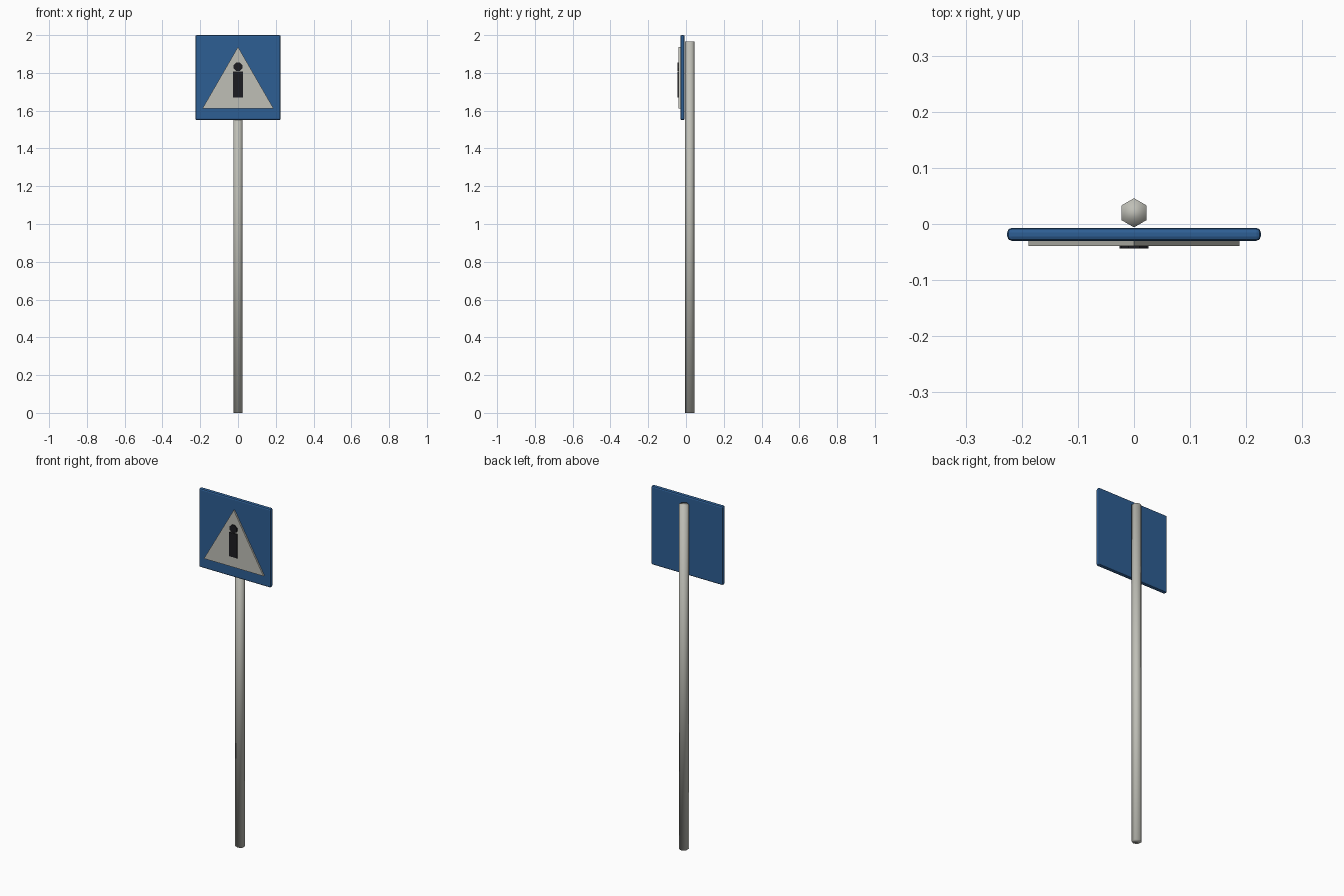
import bpy
import bmesh
import math

cube = bpy.data.objects.get("Cube")
if cube:
    bpy.data.objects.remove(cube)


def material(name, rgb):
    mat = bpy.data.materials.new(name)
    mat.use_nodes = True
    colour = (*rgb, 1)
    mat.diffuse_color = colour
    mat.node_tree.nodes["Principled BSDF"].inputs["Base Color"].default_value = colour
    return mat


def prism(name, outline, axis, start, end, mat, smooth=False):
    """Extrude a 2D outline along y (outline in x, z) or z (outline in x, y)."""
    bm = bmesh.new()
    place = (lambda a, b, d: (a, d, b)) if axis == "y" else (lambda a, b, d: (a, b, d))
    face = bm.faces.new([bm.verts.new(place(a, b, start)) for a, b in outline])
    result = bmesh.ops.extrude_face_region(bm, geom=[face])
    for vert in result["geom"]:
        if isinstance(vert, bmesh.types.BMVert):
            vert.co["xyz".index(axis)] = end
    bmesh.ops.recalc_face_normals(bm, faces=bm.faces)
    for f in bm.faces:
        f.smooth = smooth
    mesh = bpy.data.meshes.new(name)
    bm.to_mesh(mesh)
    bm.free()
    mesh.materials.append(mat)
    obj = bpy.data.objects.new(name, mesh)
    bpy.context.collection.objects.link(obj)
    return obj


def polygon(sides, radius, centre, turn=0.0):
    angles = [turn + math.tau * i / sides for i in range(sides)]
    return [(radius * math.cos(a), centre + radius * math.sin(a)) for a in angles]


def rectangle(half, bottom, top):
    return [(-half, bottom), (half, bottom), (half, top), (-half, top)]


blue = material("sign blue", (0.027, 0.112, 0.295))
grey = material("light grey", (0.52, 0.52, 0.47))
black = material("symbol black", (0.012, 0.012, 0.015))

# Six-sided pole with soft shading
prism("pole", polygon(6, 0.026, 0.02, math.pi / 2), "z", 0, 1.965, grey, smooth=True)

# Square panel with chamfered edges
panel = prism("sign_panel", rectangle(0.226, 1.55, 2.0), "y", -0.03, -0.007, blue)
bevel = panel.modifiers.new("edge_chamfer", "BEVEL")
bevel.width = 0.008
bevel.segments = 2

# Raised triangle and the figure on it
prism("warning_triangle", [(-0.188, 1.612), (0.188, 1.612), (0, 1.938)],
      "y", -0.039, -0.029, grey)
prism("figure_body", rectangle(0.0255, 1.671, 1.808), "y", -0.044, -0.038, black)
prism("figure_head", polygon(8, 0.0245, 1.832, math.pi / 8), "y", -0.044, -0.038, black)
